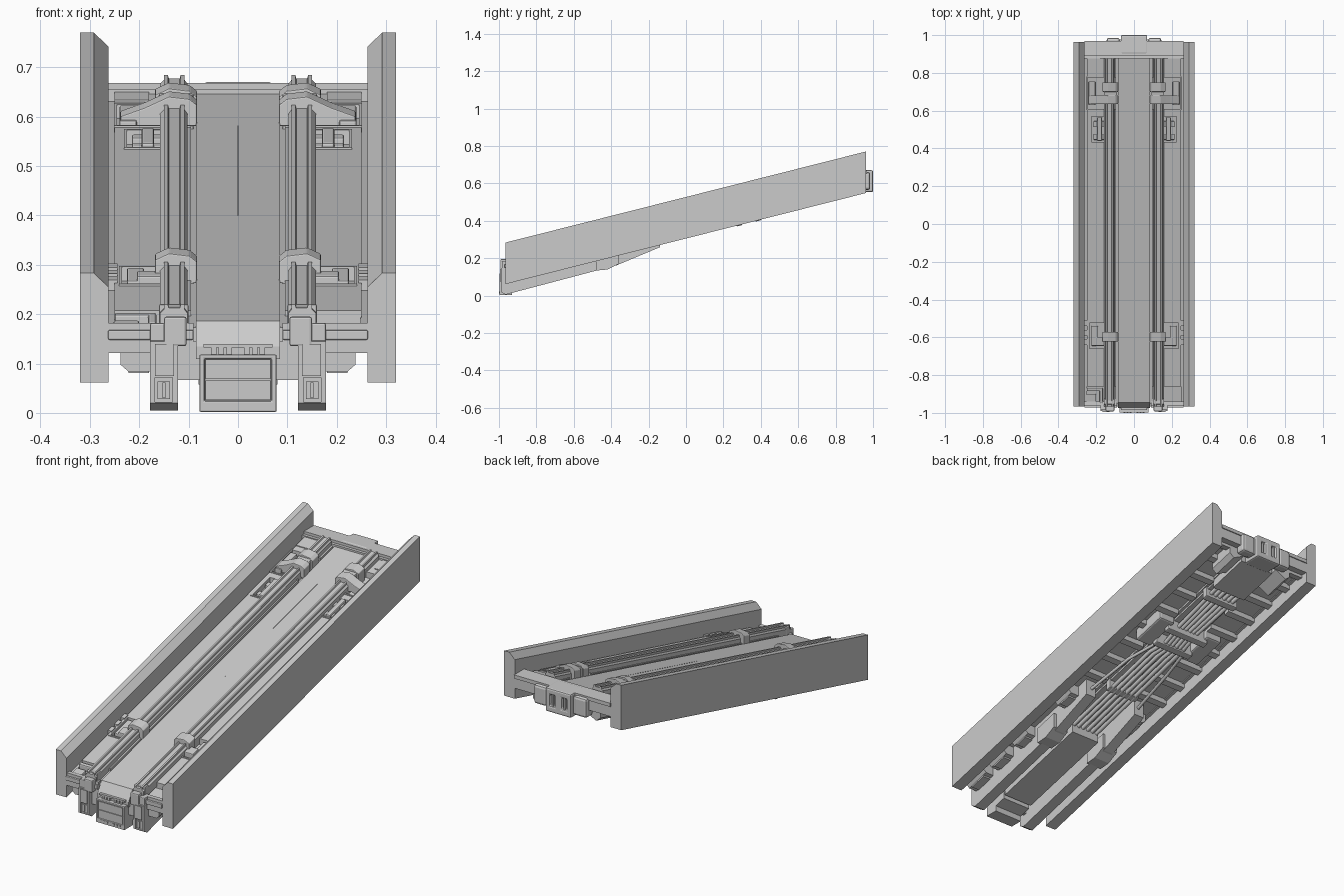
import bpy, bmesh

if "Cube" in bpy.data.objects:
    bpy.data.objects.remove(bpy.data.objects["Cube"])

SLOPE, BASE = 0.2526, 0.305          # whole ramp is a sheared flat assembly


def lift(y):
    return BASE + SLOPE * y


def prism(name, pts, axis, a, b, tilt=True, mirror=True, bevel=0.0):
    """Extrude a 2D profile: axis 'y' uses (x,z) points, axis 'x' uses (y,z) points."""
    bm = bmesh.new()
    rings = []
    for t in (a, b):
        rings.append([bm.verts.new((u, t, v) if axis == 'y' else (t, u, v)) for u, v in pts])
    n = len(pts)
    bm.faces.new(rings[0])
    bm.faces.new(rings[1][::-1])
    for i in range(n):
        j = (i + 1) % n
        bm.faces.new((rings[0][i], rings[1][i], rings[1][j], rings[0][j]))
    bmesh.ops.recalc_face_normals(bm, faces=bm.faces)
    if tilt:
        for v in bm.verts:
            v.co.z += lift(v.co.y)
    me = bpy.data.meshes.new(name)
    bm.to_mesh(me)
    bm.free()
    ob = bpy.data.objects.new(name, me)
    bpy.context.collection.objects.link(ob)
    if bevel:
        m = ob.modifiers.new("Bevel", 'BEVEL')
        m.width, m.segments = bevel, 2
    if mirror:
        ob.modifiers.new("Mirror", 'MIRROR')
    return ob


def box(name, x, y, z, **kw):
    return prism(name, [(x[0], z[0]), (x[1], z[0]), (x[1], z[1]), (x[0], z[1])], 'y', y[0], y[1], **kw)


def cut(target, cutter):
    cutter.hide_render = True
    cutter.hide_set(True)
    m = target.modifiers.new("Cut", 'BOOLEAN')
    m.object, m.operation, m.solver = cutter, 'DIFFERENCE', 'EXACT'
    # cut before mirroring
    target.modifiers.move(len(target.modifiers) - 1, 0)


def pipe(name, pts, r):
    cu = bpy.data.curves.new(name, 'CURVE')
    cu.dimensions, cu.bevel_depth, cu.bevel_resolution = '3D', r, 2
    cu.use_fill_caps = True
    sp = cu.splines.new('POLY')
    sp.points.add(len(pts) - 1)
    for p, (x, y, h) in zip(sp.points, pts):
        p.co = (x, y, h + lift(y), 1)
    ob = bpy.data.objects.new(name, cu)
    bpy.context.collection.objects.link(ob)
    ob.modifiers.new("Mirror", 'MIRROR')


# side walls with a chamfered inner top edge
prism("side_wall", [(.262, 0), (.32, 0), (.32, .222), (.292, .222), (.262, .193)], 'y', -.965, .963)

# deck plates
deck = box("outer_deck", (.095, .25), (-.86, .88), (.07, .12))
box("deck_edge_channel", (.248, .264), (-.96, .95), (.065, .105))
box("front_ledge", (.09, .262), (-.965, -.85), (.06, .092))
prism("center_deck", [(-.975, .381 - .305 + .0), (-.945, .12), (.88, .12), (.88, .05), (-.975, .05)],
      'x', -.085, .085, mirror=False)
box("rail_trench_floor", (.08, .1), (-.95, .88), (.06, .108))
box("deck_seam", (-.0015, .0015), (-.1, .62), (.118, .1208), mirror=False)

# recessed pockets in the deck
pockets = [("rear", .095, .245, .61, .775), ("mid", .14, .225, .435, .57), ("front", .12, .235, -.66, -.525)]
for n, x0, x1, y0, y1 in pockets:
    cut(deck, box(n + "_pocket_cutter", (x0, x1), (y0, y1), (.095, .15), mirror=False))
    # thin raised rim around each pocket
    for i, (xa, xb, ya, yb) in enumerate([(x0, x1, y0 - .006, y0), (x0, x1, y1, y1 + .006),
                                          (x1, x1 + .006, y0 - .006, y1 + .006)]):
        box(f"{n}_pocket_rim_{i}", (xa, xb), (ya, yb), (.11, .124))

# recessed latches
for i, y in enumerate((.46, .53)):
    box(f"mid_latch_bar_{i}", (.15, .215), (y - .014, y + .014), (.09, .122), bevel=.004)
box("mid_latch_core", (.17, .195), (.44, .565), (.09, .13), bevel=.004)

# guide rails: base flange, hollow-top body
prism("guide_rail", [(.102, .1), (.158, .1), (.158, .14), (.15, .148), (.15, .158), (.142, .158), (.14, .151),
                     (.118, .151), (.116, .158), (.108, .158), (.108, .148), (.102, .14)], 'y', -.965, .875)


# clamps over the rails
def clamp(name, y0, y1, wide):
    end = .238 if wide else .168
    pts = [(.083, .115), (.083, .158), (.098, .17), (.14, .175), (.168, .162)]
    if wide:
        pts += [(.19, .152), (end, .135), (end, .1), (.175, .115)]
    else:
        pts += [(.168, .1)]
    prism(name, pts, 'y', y0, y1, bevel=.003)


clamp("front_clamp", -.622, -.572, False)
clamp("rear_clamp_a", .635, .68, True)
clamp("rear_clamp_b", .7, .75, False)
box("rear_clamp_bridge", (.09, .16), (.64, .745), (.1, .165), bevel=.004)
box("rear_clamp_foot", (.205, .24), (.63, .755), (.09, .128), bevel=.004)
box("front_clamp_arm", (.15, .205), (-.645, -.6), (.09, .135), bevel=.004)
box("front_clamp_foot", (.19, .225), (-.645, -.54), (.09, .126), bevel=.004)
box("rear_corner_plate", (.18, .25), (.81, .875), (.118, .124))

# rear cross beam and coupling block
box("rear_beam", (-.263, .263), (.875, .963), (.6, .655), tilt=False, mirror=False)
box("rear_beam_top", (-.263, .263), (.89, .968), (.65, .668), tilt=False, mirror=False)
box("rear_web", (-.263, .263), (.9, .93), (.585, .61), tilt=False, mirror=False)
block = box("rear_coupling", (-.07, .07), (.9, 1.0), (.553, .67), tilt=False, mirror=False, bevel=.008)
box("rear_coupling_ear", (.075, .145), (.93, .985), (.565, .66), tilt=False, bevel=.012)
box("rear_coupling_core", (-.1, .1), (.93, .978), (.57, .655), tilt=False, mirror=False)
for s in (-1, 1):
    c = s * .032
    cut(block, box("rear_slot_cutter", (c - .013, c + .013), (.985, 1.1), (.585, .64), tilt=False, mirror=False))
    box("rear_slot_bar", (c - .004, c + .004), (.98, .996), (.58, .645), tilt=False, mirror=False)

# front apron, central box and its trim
box("front_apron", (-.13, .13), (-.965, -.945), (.067, .145), tilt=False, mirror=False)
box("front_crossbar", (.09, .263), (-.972, -.945), (.148, .168), tilt=False, bevel=.003)
box("front_crossbar_top", (.09, .263), (-.962, -.94), (.165, .182), tilt=False)
face = box("front_box", (-.078, .078), (-.998, -.93), (.002, .118), tilt=False, mirror=False, bevel=.006)
cut(face, box("front_box_cutter", (-.068, .068), (-1.05, -.993), (.024, .11), tilt=False, mirror=False))
box("front_box_panel_low", (-.066, .066), (-.997, -.98), (.026, .066), tilt=False, mirror=False)
box("front_box_panel_high", (-.066, .066), (-.997, -.98), (.069, .108), tilt=False, mirror=False)
for i, x in enumerate((.012, .028, .044)):
    box(f"front_box_tooth_{i}", (x, x + .011), (-1.0, -.98), (.012, .021), tilt=False)
    box(f"front_hinge_{i}", (x, x + .011), (-.985, -.95), (.118, .134), tilt=False)
box("front_lip", (-.07, .07), (-.985, -.95), (.132, .14), tilt=False, mirror=False)

# rail end caps
box("rail_end_cap", (.104, .15), (-.992, -.93), (.135, .195), tilt=False, bevel=.005)
box("rail_end_side", (.148, .178), (-.985, -.94), (.142, .182), tilt=False, bevel=.004)
box("rail_end_collar", (.1, .16), (-.955, -.925), (.18, .22), tilt=False, bevel=.004)

# under-deck side beams, tapering to the belly
leg = prism("under_beam", [(-.99, .145), (-.99, .02), (-.965, .005), (-.37, .162), (-.14, .258), (-.14, .36),
                           (-.9, .165)], 'x', .122, .178, tilt=False)
cut(leg, box("leg_slot_cutter", (.133, .168), (-1.1, -.98), (.022, .072), tilt=False, mirror=False))
box("leg_slot_bar", (.147, .153), (-.988, -.975), (.03, .062), tilt=False)
box("leg_slot_frame", (.138, .163), (-.984, -.975), (.028, .064), tilt=False)
box("leg_face", (.13, .168), (-.995, -.985), (.075, .14), tilt=False)
prism("under_beam_joint", [(-.48, -.05), (-.42, -.06), (-.36, -.045), (-.36, .03), (-.48, .03)], 'x', .11, .195)

# outer bays hanging beside the beams
for i, (y0, y1) in enumerate([(-.955, -.83), (-.79, -.68), (-.62, -.52), (-.3, -.2)]):
    prism(f"side_bay_{i}", [(.175, .02), (.222, .02), (.238, .034), (.238, .08), (.175, .08)], 'y', y0, y1)
    box(f"side_bay_rib_{i}", (.18, .222), (y0 + .02, y1 - .02), (.012, .03))
for i in range(8):
    y = -.1 + i * .13
    box(f"deck_rib_{i}", (.1, .262), (y, y + .03), (.045, .075))

# belly trays, pipes and pipe clamps
box("front_tray", (-.08, .08), (-.86, -.36), (-.03, .06), mirror=False)
box("front_tray_skid", (-.078, .078), (-.96, -.87), (-.04, .05), mirror=False)
box("rear_tray", (-.095, .095), (.7, .91), (.02, .06), mirror=False)
prism("rear_wing", [(.1, .03), (.16, .0), (.185, .02), (.185, .08), (.1, .08)], 'y', .8, .93)
for i, x in enumerate((.015, .042, .069)):
    pipe(f"belly_pipe_{i}", [(x, -.4, .015), (x, .2, .025), (x * .8, .3, .012), (x * .8, .4, .03), (x, .75, .035)], .01)
pipe("outer_pipe", [(.15, -.2, .03), (.12, .1, .035), (.08, .28, .02)], .008)
for i, (y, w) in enumerate([(-.1, .09), (.27, .11), (.37, .12), (.62, .095)]):
    box(f"pipe_clamp_{i}", (-w, w), (y, y + .03), (-.004 if i in (1, 2) else .012, .07), mirror=False, bevel=.004)
box("belly_hub", (.1, .19), (.24, .42), (.015, .075), bevel=.008)

# small fittings on the left front ledge and along the edges
box("ledge_pipe_a", (-.25, -.165), (-.885, -.868), (.09, .118), mirror=False, bevel=.005)
box("ledge_pipe_b", (-.182, -.165), (-.95, -.87), (.09, .118), mirror=False, bevel=.005)
box("ledge_unit", (-.252, -.2), (-.95, -.9), (.09, .11), mirror=False, bevel=.004)
for i in range(3):
    box(f"edge_fitting_{i}", (.244, .264), (-.64 + i * .05, -.61 + i * .05), (.1, .126))
